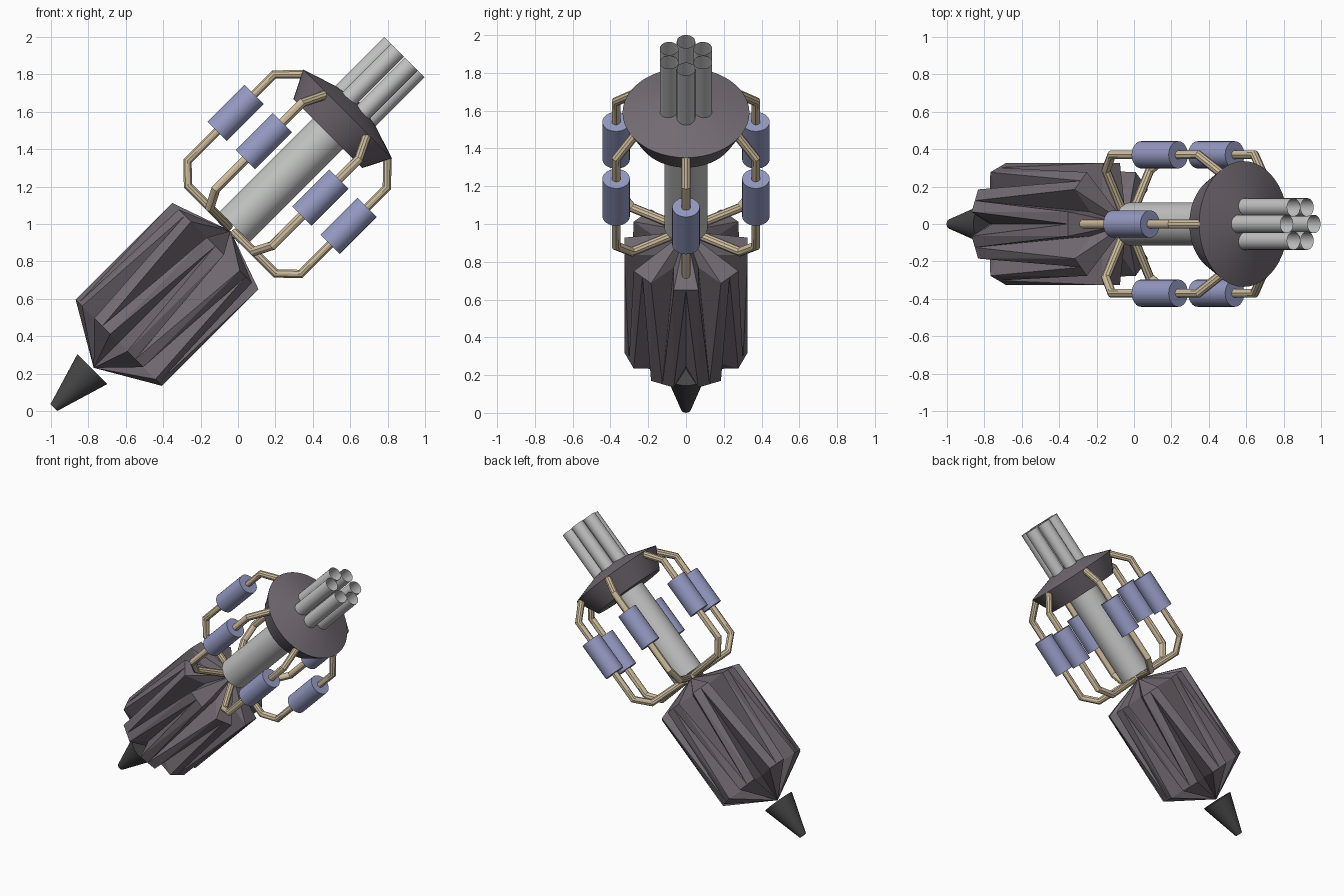
import bpy, bmesh, math
from mathutils import Matrix, Vector

if "Cube" in bpy.data.objects:
    bpy.data.objects.remove(bpy.data.objects["Cube"])

# Parts are built along a local z axis, then leaned over by 45 degrees
H = math.sqrt(0.5)
LEAN = Matrix(((-H, 0, H, -0.984), (0, -1, 0, 0), (H, 0, H, 0.019), (0, 0, 0, 1)))


def material(name, rgb):
    m = bpy.data.materials.new(name)
    m.diffuse_color = (*rgb, 1)
    m.use_nodes = True
    m.node_tree.nodes["Principled BSDF"].inputs["Base Color"].default_value = m.diffuse_color
    return m


PURPLE = material("purple_grey", (0.17, 0.145, 0.168))
DARK = material("dark_grey", (0.065, 0.065, 0.065))
STEEL = material("light_steel", (0.53, 0.54, 0.53))
TAN = material("tan_pipe", (0.62, 0.51, 0.34))
BLUE = material("dusty_blue", (0.30, 0.32, 0.54))


def finish(name, mesh, mat, smooth=True):
    mesh.transform(LEAN)
    mesh.materials.clear()
    mesh.materials.append(mat)
    for p in mesh.polygons:
        p.use_smooth = smooth
        p.material_index = 0
    if smooth:
        mesh.set_sharp_from_angle(angle=math.radians(30))
    ob = bpy.data.objects.new(name, mesh)
    bpy.context.collection.objects.link(ob)
    return ob


def lathe(name, profile, mat, centre=(0, 0), sides=32, caps=True):
    """Revolve (radius, height) points about the local axis."""
    bm = bmesh.new()
    rings = []
    for r, s in profile:
        rings.append([bm.verts.new((centre[0] + r * math.cos(a), centre[1] + r * math.sin(a), s))
                      for a in (2 * math.pi * i / sides for i in range(sides))])
    for lo, hi in zip(rings, rings[1:]):
        for i in range(sides):
            j = (i + 1) % sides
            bm.faces.new((lo[i], lo[j], hi[j], hi[i]))
    if caps:
        bm.faces.new(rings[0][::-1])
        bm.faces.new(rings[-1])
    mesh = bpy.data.meshes.new(name)
    bm.to_mesh(mesh)
    bm.free()
    return finish(name, mesh, mat)


def pipe(name, points, radius, mat):
    """Round pipe with mitred corners along a path."""
    cu = bpy.data.curves.new(name, 'CURVE')
    cu.dimensions = '3D'
    cu.bevel_depth = radius
    cu.bevel_resolution = 3
    cu.use_fill_caps = True
    sp = cu.splines.new('POLY')
    sp.points.add(len(points) - 1)
    for p, co in zip(sp.points, points):
        p.co = (*co, 1)
    tmp = bpy.data.objects.new(name + "_path", cu)
    bpy.context.collection.objects.link(tmp)
    bpy.context.view_layer.update()
    mesh = bpy.data.meshes.new_from_object(tmp.evaluated_get(bpy.context.evaluated_depsgraph_get()))
    bpy.data.objects.remove(tmp)
    finish(name, mesh, mat)


def fluted_body():
    """Drum with V grooves cut alternately from its two ends."""
    n, outer, deep = 32, 0.333, 0.17
    bm = bmesh.new()
    low, high = [], []
    for j in range(n):
        a = 2 * math.pi * j / n
        flat = outer * math.cos(math.pi / 16)
        r_low = outer if j % 2 else (deep if j % 4 == 0 else flat)
        r_high = outer if j % 2 else (flat if j % 4 == 0 else deep)
        c, s = math.cos(a), math.sin(a)
        low.append(bm.verts.new((r_low * c, r_low * s, 0.49)))
        high.append(bm.verts.new((r_high * c, r_high * s, 1.22)))
    tip_low = bm.verts.new((0, 0, 0.30))
    tip_high = bm.verts.new((0, 0, 1.335))
    for j in range(n):
        k = (j + 1) % n
        # the diagonal always runs along the edge of a groove
        if j % 4 in (0, 1):
            bm.faces.new((high[j], low[k], high[k]))
            bm.faces.new((high[j], low[j], low[k]))
        else:
            bm.faces.new((low[j], low[k], high[k]))
            bm.faces.new((low[j], high[k], high[j]))
        bm.faces.new((low[k], low[j], tip_low))
        bm.faces.new((high[j], high[k], tip_high))
    bmesh.ops.recalc_face_normals(bm, faces=bm.faces)
    mesh = bpy.data.meshes.new("fluted_body")
    bm.to_mesh(mesh)
    bm.free()
    finish("fluted_body", mesh, PURPLE, smooth=False)


# Tail cone, fluted body, central shaft and front disc
lathe("tail_cone", [(0.026, 0), (0.113, 0.29)], DARK)
fluted_body()
lathe("central_shaft", [(0.115, 1.365), (0.115, 2.2)], STEEL)
lathe("front_disc", [(0.26, 2.07), (0.336, 2.22), (0.15, 2.28), (0.01, 2.31)], PURPLE, sides=48)

# Six sets of barrel, canister and bent pipe around the axis
PIPE_PATH = [(0.05, 1.345), (0.332, 1.345), (0.427, 1.437), (0.427, 2.09), (0.315, 2.205)]
for i in range(6):
    a = i * math.pi / 3
    c, s = math.cos(a), math.sin(a)
    lathe(f"barrel_{i + 1}", [(0.049, 2.2), (0.049, 2.65)], STEEL,
          centre=(0.103 * c, 0.103 * s), sides=24, caps=False)
    lathe(f"canister_{i + 1}", [(0.073, 1.66), (0.073, 1.94)], BLUE,
          centre=(0.427 * c, 0.427 * s), sides=24)
    pipe(f"bent_pipe_{i + 1}", [Vector((r * c, r * s, h)) for r, h in PIPE_PATH], 0.025, TAN)
